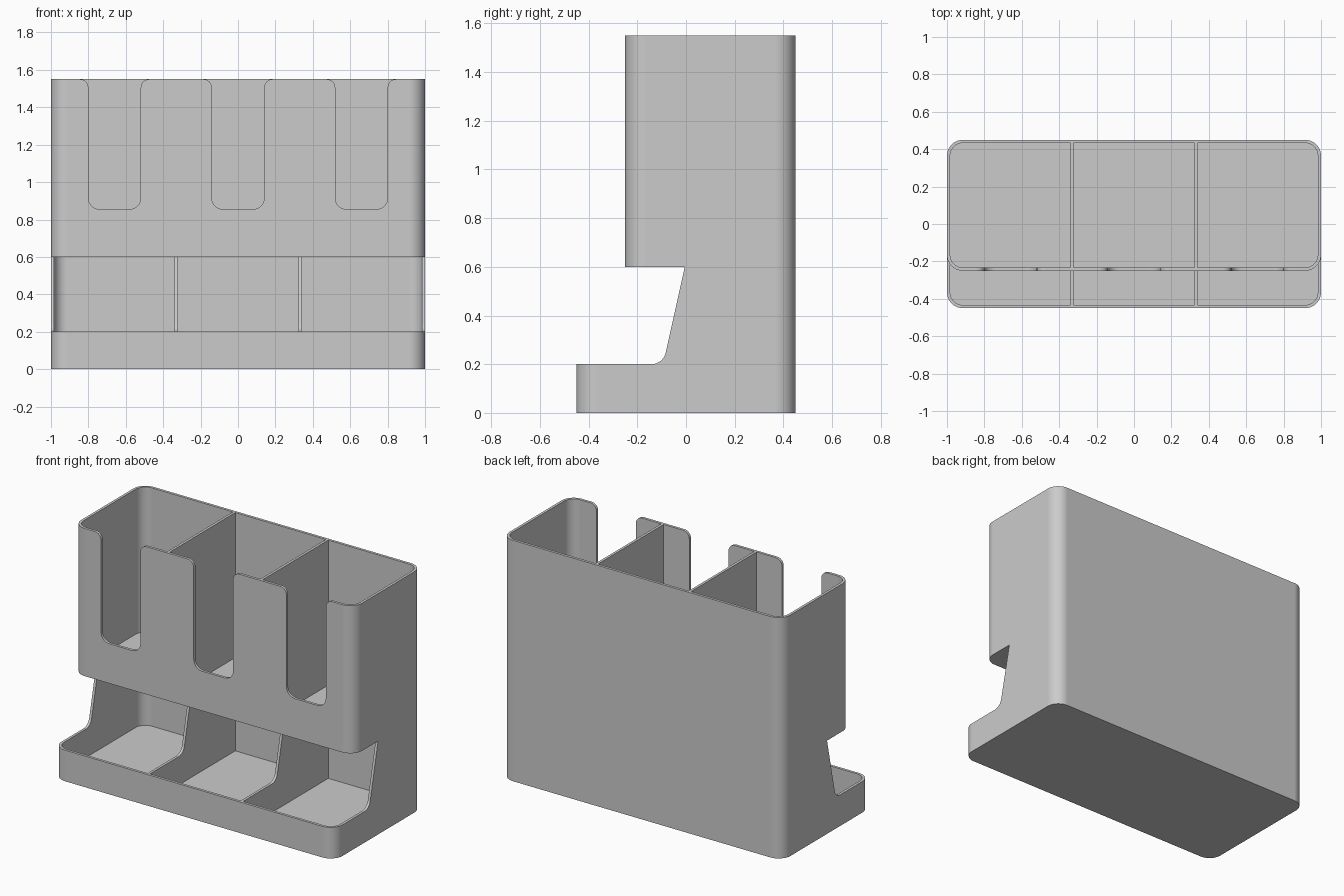
import bpy, bmesh, math
from mathutils import Vector

if "Cube" in bpy.data.objects:
    bpy.data.objects.remove(bpy.data.objects["Cube"])

WALL, R = 0.017, 0.085


def rounded(pts, seg=10):
    """Polygon from (u, v, radius) corners, with each corner filleted."""
    out = []
    for i, (a, b, r) in enumerate(pts):
        p = Vector((a, b))
        if r == 0:
            out.append(p)
            continue
        u = (Vector(pts[i - 1][:2]) - p).normalized()
        v = (Vector(pts[(i + 1) % len(pts)][:2]) - p).normalized()
        half = u.angle(v) / 2
        c = p + (u + v).normalized() * r / math.sin(half)
        t = r / math.tan(half)
        s, e = (p + u * t - c).normalized(), (p + v * t - c).normalized()
        out += [c + s.slerp(e, k / seg) * r for k in range(seg + 1)]
    return out


def rect(x, y0, y1, r):
    return [(-x, y0, r), (x, y0, r), (x, y1, r), (-x, y1, r)]


def prism(name, pts, lo, hi, axis):
    """Extrude a filleted polygon along one axis."""
    place = {'x': lambda p: (lo, p.x, p.y),
             'y': lambda p: (p.x, lo, p.y),
             'z': lambda p: (p.x, p.y, lo)}[axis]
    shift = Vector([hi - lo if a == axis else 0 for a in 'xyz'])
    bm = bmesh.new()
    face = bm.faces.new([bm.verts.new(place(p)) for p in rounded(pts)])
    ext = bmesh.ops.extrude_face_region(bm, geom=[face], use_keep_orig=True)
    bmesh.ops.translate(bm, vec=shift, verts=[g for g in ext['geom'] if isinstance(g, bmesh.types.BMVert)])
    bmesh.ops.recalc_face_normals(bm, faces=bm.faces[:])
    me = bpy.data.meshes.new(name)
    bm.to_mesh(me)
    bm.free()
    ob = bpy.data.objects.new(name, me)
    bpy.context.collection.objects.link(ob)
    return ob


def select(ob):
    bpy.ops.object.select_all(action='DESELECT')
    ob.select_set(True)
    bpy.context.view_layer.objects.active = ob


def boolean(ob, other, op='DIFFERENCE'):
    """Apply a boolean and remove the helper."""
    select(ob)
    m = ob.modifiers.new("bool", 'BOOLEAN')
    m.operation, m.solver, m.object = op, 'EXACT', other
    bpy.ops.object.modifier_apply(modifier=m.name)
    bpy.data.objects.remove(other)


# lower tray: full footprint, hollow, with the front opening cut away
body = prism("organiser_body", rect(1, -0.45, 0.45, R), 0, 0.6, 'z')
boolean(body, prism("tray_cavity", rect(1 - WALL, -0.45 + WALL, 0.45 - WALL, R - WALL), WALL, 0.7, 'z'))
opening = [(-0.6, 0.2, 0), (-0.094, 0.2, 0.06), (0.017, 0.7, 0), (-0.6, 0.7, 0)]
boolean(body, prism("front_opening", opening, -1.2, 1.2, 'x'))

# upper bin with its own floor
bins = prism("upper_bin", rect(1, -0.25, 0.45, R), 0.6, 1.55, 'z')
boolean(bins, prism("bin_cavity", rect(1 - WALL, -0.25 + WALL, 0.45 - WALL, R - WALL), 0.6 + WALL, 1.7, 'z'))

# finger slots in the bin front, flared at the rim
for c in (-0.66, 0, 0.66):
    slot = [(c - 0.14, 0.855, 0.06), (c + 0.14, 0.855, 0.06),
            (c + 0.14, 1.55, 0.045), (c + 0.186, 1.55, 0), (c + 0.186, 1.7, 0),
            (c - 0.186, 1.7, 0), (c - 0.186, 1.55, 0), (c - 0.14, 1.55, 0.045)]
    boolean(bins, prism("finger_slot", slot, -0.4, -0.15, 'y'))
boolean(body, bins, 'UNION')

# dividers follow the side profile of the body
back, front, tray = 0.45 - WALL, -0.25 + WALL, -0.45 + WALL
side = [(tray, WALL, 0), (back, WALL, 0), (back, 1.55, 0), (front, 1.55, 0),
        (front, 0.61, 0), (-0.003, 0.61, 0), (-0.094, 0.2, 0.06), (tray, 0.2, 0)]
parts = [body]
for label, x in (("left", -0.331), ("right", 0.331)):
    parts.append(prism(label + "_divider", side, x - WALL / 2, x + WALL / 2, 'x'))

for ob in parts:
    select(ob)
    bpy.ops.object.shade_smooth_by_angle(angle=math.radians(25))
    ob.modifiers.new("normals", 'WEIGHTED_NORMAL').keep_sharp = True
